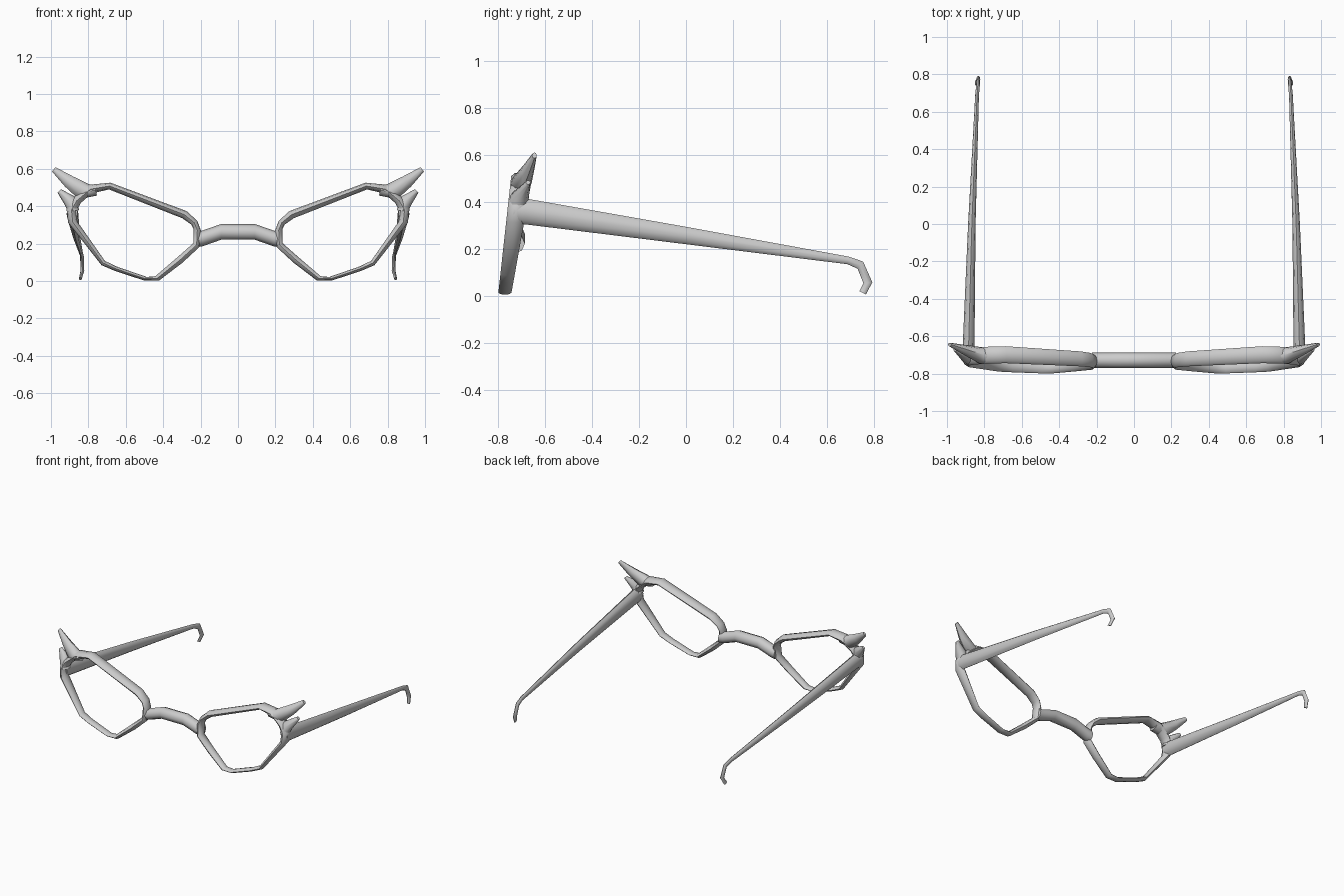
import bpy, bmesh, math
from mathutils import Vector as V

if "Cube" in bpy.data.objects:
    bpy.data.objects.remove(bpy.data.objects["Cube"])

SIDES = 8


def loft(name, sections, closed=False, mirror=True):
    """Skin elliptical rings; each section is (centre, half axis u, half axis v)."""
    bm = bmesh.new()
    rings = []
    for c, u, v in sections:
        angles = [2 * math.pi * i / SIDES for i in range(SIDES)]
        rings.append([bm.verts.new(V(c) + V(u) * math.cos(a) + V(v) * math.sin(a)) for a in angles])
    pairs = list(zip(rings, rings[1:]))
    if closed:
        pairs.append((rings[-1], rings[0]))
    else:
        bm.faces.new(rings[0])
        bm.faces.new(rings[-1])
    for a, b in pairs:
        for i in range(SIDES):
            j = (i + 1) % SIDES
            bm.faces.new((a[i], a[j], b[j], b[i]))
    bmesh.ops.recalc_face_normals(bm, faces=bm.faces)
    mesh = bpy.data.meshes.new(name)
    bm.to_mesh(mesh)
    bm.free()
    ob = bpy.data.objects.new(name, mesh)
    bpy.context.collection.objects.link(ob)
    bpy.ops.object.select_all(action='DESELECT')
    ob.select_set(True)
    bpy.context.view_layer.objects.active = ob
    bpy.ops.object.shade_smooth_by_angle(angle=math.radians(50))
    if mirror:
        ob.modifiers.new("Mirror", 'MIRROR').use_mirror_merge = False
    return ob


def front_section(p, q):
    """Section spanning front-view points p and q, with the depth of the tilted frame."""
    x, z = (p[0] + q[0]) / 2, (p[1] + q[1]) / 2
    front, back = -0.80 + 0.11 * z, -0.745 + 0.18 * z
    u = ((p[0] - q[0]) / 2, 0, (p[1] - q[1]) / 2)
    return (x, (front + back) / 2, z), u, (0, (back - front) / 2, 0)


# Lens rims: (outer point, inner point) around the opening
rim = [
    ((.218, .322), (.250, .302)), ((.275, .374), (.298, .336)),
    ((.682, .526), (.690, .490)), ((.795, .515), (.782, .468)),
    ((.885, .440), (.840, .418)), ((.917, .385), (.864, .375)),
    ((.908, .312), (.859, .318)), ((.730, .085), (.712, .108)),
    ((.655, .053), (.650, .078)), ((.505, .004), (.488, .022)),
    ((.420, .004), (.442, .026)), ((.297, .098), (.325, .126)),
    ((.205, .183), (.238, .203)), ((.197, .268), (.238, .278)),
]
loft("lens_rim", [front_section(*s) for s in rim], closed=True)

# Arched bridge
path = [(-.225, .222), (-.19, .228), (-.09, .263), (.09, .263), (.19, .228), (.225, .222)]
loft("bridge", [((x, -.728, z), (0, .042, 0), (0, 0, .042)) for x, z in path], mirror=False)

# Large upper wing tip and small lower one
loft("upper_wing", [
    ((.760, -.706, .485), (.006, 0, .028), (0, .040, 0)),
    ((.825, -.702, .478), (-.027, 0, .040), (0, .045, 0)),
    ((.905, -.674, .533), (-.020, 0, .028), (0, .028, 0)),
    ((.985, -.645, .597), (-.009, 0, .012), (0, .010, 0)),
])
loft("lower_wing", [
    ((.880, -.715, .375), (.030, 0, -.004), (0, .042, 0)),
    ((.893, -.708, .425), (.031, 0, -.022), (0, .040, 0)),
    ((.956, -.672, .482), (.009, 0, -.009), (0, .010, 0)),
])

# Temple arms: (x, y, z), half width, half height direction
loft("temple_arm", [
    ((.885, -.735, .364), (.028, 0, 0), (0, 0, .056)),
    ((.885, -.680, .358), (.032, 0, 0), (0, 0, .055)),
    ((.867, .000, .256), (.020, 0, 0), (0, 0, .037)),
    ((.839, .690, .150), (.010, 0, 0), (0, .003, .016)),
    ((.834, .742, .130), (.010, 0, 0), (0, .012, .015)),
    ((.832, .774, .055), (.010, 0, 0), (0, .019, .002)),
    ((.843, .752, .012), (.008, 0, 0), (0, .014, -.007)),
])
